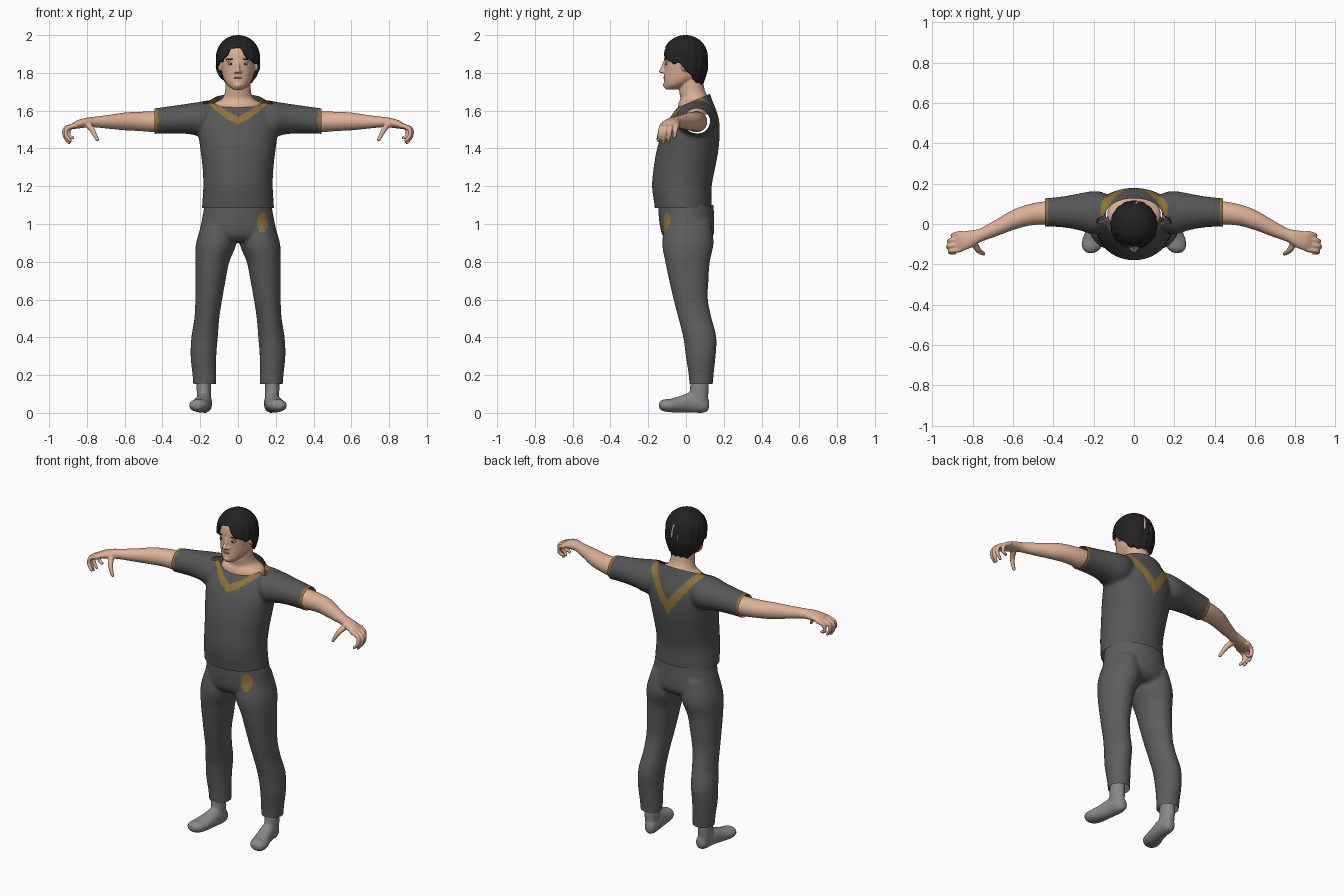
import bpy, bmesh, math
from mathutils import Vector, Matrix

if "Cube" in bpy.data.objects:
    bpy.data.objects.remove(bpy.data.objects["Cube"])


def material(name, rgb):
    m = bpy.data.materials.new(name)
    m.diffuse_color = (*rgb, 1)
    m.use_nodes = True
    m.node_tree.nodes["Principled BSDF"].inputs["Base Color"].default_value = m.diffuse_color
    return m


SKIN = material("skin", (0.72, 0.44, 0.31))
HAIR = material("black hair", (0.016, 0.016, 0.017))
SHIRT = material("dark grey cloth", (0.095, 0.095, 0.096))
PANTS = material("trouser grey cloth", (0.11, 0.11, 0.11))
GOLD = material("gold trim", (0.27, 0.17, 0.045))
SOCK = material("light grey sock", (0.25, 0.25, 0.25))
WHITE = material("eye white", (0.6, 0.55, 0.5))
LIPS = material("lips", (0.52, 0.24, 0.19))


def catmull(rows, steps):
    """Smoothly interpolate a list of tuples."""
    out = []
    for i in range(len(rows) - 1):
        p0, p1, p2, p3 = (Vector(rows[min(max(i + k, 0), len(rows) - 1)]) for k in (-1, 0, 1, 2))
        for j in range(steps):
            t = j / steps
            out.append(0.5 * (2 * p1 + (p2 - p0) * t + (2 * p0 - 5 * p1 + 4 * p2 - p3) * t * t
                              + (3 * p1 - p0 - 3 * p2 + p3) * t ** 3))
    return out + [Vector(rows[-1])]


def loft(bm, rows, axis="z", side=1, n=40):
    """Closed body of elliptic sections (position, centre a, centre b, radius a, radius b)."""
    rings = []
    for t, a, b, ra, rb in catmull(rows, 4):
        ring = []
        for k in range(n):
            w = math.tau * k / n
            u, v = a + ra * math.cos(w), b + rb * math.sin(w)
            p = {"z": (u, v, t), "x": (t, u, v), "y": (u, t, v)}[axis]
            ring.append(bm.verts.new((p[0] * side, p[1], p[2])))
        rings.append(ring)
    for r, s in zip(rings, rings[1:]):
        for k in range(n):
            bm.faces.new((r[k], r[(k + 1) % n], s[(k + 1) % n], s[k]))
    bm.faces.new(rings[0])
    bm.faces.new(rings[-1])


def ball(bm, centre, scale):
    bmesh.ops.create_icosphere(bm, subdivisions=3, radius=1,
                               matrix=Matrix.Translation(centre) @ Matrix.Diagonal((*scale, 1)))


def beads(bm, rows, side=1):
    """Rounded tapering rod through (x, y, z, radius)."""
    for x, y, z, r in catmull(rows, 6):
        ball(bm, (x * side, y, z), (r, r, r))


def finish(name, bm, mats, voxel=0, smooth=0, cuts=(), rule=None):
    """Merge the bodies in bm into one skin, trim by planes and colour the faces."""
    bmesh.ops.recalc_face_normals(bm, faces=bm.faces)
    me = bpy.data.meshes.new(name)
    bm.to_mesh(me)
    bm.free()
    ob = bpy.data.objects.new(name, me)
    bpy.context.collection.objects.link(ob)
    if voxel:
        mod = ob.modifiers.new("merge", "REMESH")
        mod.mode, mod.voxel_size = "VOXEL", voxel
        mod = ob.modifiers.new("soften", "SMOOTH")
        mod.factor, mod.iterations = 0.5, smooth
        dg = bpy.context.evaluated_depsgraph_get()
        me = bpy.data.meshes.new_from_object(ob.evaluated_get(dg))
        ob.modifiers.clear()
        ob.data = me
        me.name = name
    if cuts:
        b = bmesh.new()
        b.from_mesh(me)
        for co, no in cuts:
            bmesh.ops.bisect_plane(b, geom=b.verts[:] + b.edges[:] + b.faces[:],
                                   plane_co=co, plane_no=no, clear_outer=True)
        b.to_mesh(me)
        b.free()
    me.materials.clear()
    for m in mats:
        me.materials.append(m)
    for p in me.polygons:
        p.material_index = int(rule(p.center)) if rule else 0
    me.shade_smooth()
    me.set_sharp_from_angle(angle=math.radians(50))
    return ob


# shirt: torso and two sleeves, trimmed at hem, cuffs and slanted neckline
bm = bmesh.new()
loft(bm, [(1.05, 0, -.015, .19, .148), (1.1, 0, -.016, .19, .151), (1.2, 0, -.022, .184, .158),
          (1.3, 0, -.008, .188, .163), (1.4, 0, .01, .2, .163), (1.5, 0, .03, .212, .149),
          (1.56, 0, .043, .203, .13), (1.61, 0, .053, .182, .104), (1.65, 0, .06, .146, .081),
          (1.71, 0, .06, .105, .06)])
for s in (1, -1):
    loft(bm, [(.08, .06, 1.57, .06, .075), (.15, .06, 1.56, .095, .095), (.2, .055, 1.555, .108, .092),
              (.26, .06, 1.557, .094, .081), (.35, .06, 1.552, .077, .073), (.46, .057, 1.543, .069, .067)],
         "x", s)


def shirt_trim(c):
    x = abs(c.x)
    if x > .423:
        return True
    if c.z < 1.4 or x > .2:
        return False
    if c.y < .01:
        return 1.53 + .35 * x + 2.2 * x * x < c.z < 1.567 + .4 * x + 2.4 * x * x
    if c.y > .1:
        return 1.42 + 1.42 * x < c.z < 1.505 + 1.3 * x
    return c.z > 1.58 and .125 < x < .168


finish("shirt", bm, [SHIRT, GOLD], .009, 7,
       [((0, 0, 1.085), (0, 0, -1)), ((.442, 0, 0), (1, 0, 0)), ((-.442, 0, 0), (-1, 0, 0)),
        ((0, .13, 1.69), (0, -.417, 1))], shirt_trim)

# trousers: hips and two legs with a gold patch on one hip
bm = bmesh.new()
loft(bm, [(1.13, 0, 0, .175, .146), (1.08, 0, 0, .181, .147), (1.0, 0, .005, .196, .145),
          (.94, 0, .01, .208, .135), (.905, 0, .01, .19, .1)])
for s in (1, -1):
    loft(bm, [(1.02, .1, .01, .085, .12), (.9, .115, .01, .107, .136), (.8, .136, .008, .09, .118),
              (.7, .146, .015, .08, .104), (.6, .155, .025, .071, .091), (.5, .165, .048, .066, .088),
              (.4, .177, .073, .07, .088), (.3, .183, .078, .068, .079), (.2, .178, .08, .063, .066),
              (.12, .175, .08, .06, .06)], "z", s)
finish("trousers", bm, [PANTS, GOLD], .009, 7, [((0, 0, .152), (0, 0, -1)), ((0, 0, 1.1), (0, 0, 1))],
       lambda c: c.y < 0 and ((c.x - .13) / .028) ** 2 + ((c.z - 1.007) / .052) ** 2 < 1)

for s, label in ((1, "left"), (-1, "right")):
    # sock: ankle and foot turned slightly outwards
    bm = bmesh.new()
    loft(bm, [(.2, .18, .074, .038, .048), (.12, .181, .07, .038, .05), (.05, .178, .065, .036, .05)], "z", s)
    loft(bm, [(.122, .172, .045, .015, .02), (.112, .173, .044, .028, .036), (.085, .175, .044, .037, .044),
              (.03, .18, .055, .042, .054), (-.03, .192, .046, .047, .044), (-.08, .204, .039, .053, .036),
              (-.12, .211, .04, .046, .031), (-.143, .214, .04, .022, .016)], "y", s)
    finish(label + "_sock", bm, [SOCK], .007, 5)

    # bare arm with palm, four curled fingers and thumb
    bm = bmesh.new()
    loft(bm, [(.36, .056, 1.543, .055, .055), (.44, .055, 1.541, .057, .055), (.52, .045, 1.543, .053, .051),
              (.6, .02, 1.543, .05, .047), (.68, -.018, 1.541, .042, .037), (.76, -.055, 1.54, .034, .028),
              (.8, -.072, 1.537, .042, .026), (.85, -.085, 1.527, .048, .022), (.882, -.088, 1.515, .042, .014)],
         "x", s)
    for y, reach, low in ((-.046, .893, 1.45), (-.074, .91, 1.428), (-.101, .914, 1.424), (-.126, .906, 1.435)):
        beads(bm, [(.86, y, 1.522, .014), (reach, y - .008, 1.505, .012), (reach + .004, y - .014, 1.468, .011),
                   (reach - .018, y - .018, low + .006, .009)], s)
    beads(bm, [(.795, -.09, 1.528, .018), (.775, -.125, 1.503, .015), (.76, -.14, 1.475, .012),
               (.745, -.147, 1.447, .01)], s)
    finish(label + "_arm", bm, [SKIN], .005, 3)

# head: skull, jaw, neck, nose and ears
bm = bmesh.new()
loft(bm, [(1.712, 0, -.08, .026, .028), (1.735, 0, -.053, .056, .063), (1.77, 0, -.02, .077, .097),
          (1.81, 0, -.005, .087, .111), (1.86, 0, 0, .093, .116), (1.91, 0, 0, .091, .112),
          (1.95, 0, 0, .076, .093), (1.975, 0, 0, .04, .05)])
loft(bm, [(1.58, 0, .05, .13, .09), (1.62, 0, .05, .132, .093), (1.642, 0, .05, .122, .088),
          (1.665, 0, .046, .083, .076), (1.7, 0, .033, .069, .069), (1.74, 0, .027, .066, .066),
          (1.8, 0, .02, .062, .062)])
beads(bm, [(0, -.112, 1.86, .008), (0, -.122, 1.832, .009), (0, -.131, 1.81, .013)])
ball(bm, (0, -.108, 1.735), (.022, .014, .016))
for s in (1, -1):
    ball(bm, (s * .014, -.12, 1.805), (.009, .01, .008))
    ball(bm, (s * .097, -.008, 1.838), (.011, .018, .03))
    ball(bm, (s * .04, -.098, 1.868), (.026, .012, .008))
finish("head", bm, [SKIN], .005, 4)

# face details
bm = bmesh.new()
ball(bm, (0, -.114, 1.774), (.024, .007, .005))
finish("lips", bm, [LIPS])
for s, label in ((1, "left"), (-1, "right")):
    bm = bmesh.new()
    ball(bm, (s * .039, -.103, 1.847), (.015, .006, .006))
    finish(label + "_eye", bm, [WHITE])
    bm = bmesh.new()
    ball(bm, (s * .038, -.107, 1.847), (.006, .004, .006))
    ball(bm, (s * .042, -.106, 1.873), (.023, .007, .004))
    finish(label + "_iris_and_brow", bm, [HAIR])

# hair: fluted cap whose hem follows a parted fringe, the ears and the nape
HEM = [(0, 1.945), (.25, 1.925), (.5, 1.893), (.85, 1.858), (1.25, 1.85), (1.55, 1.825),
       (1.8, 1.785), (2.3, 1.745), (math.pi, 1.735)]


def hem(a):
    a = abs(a + (.12 if abs(a) < .8 else 0))  # parting sits slightly to one side
    for (a0, z0), (a1, z1) in zip(HEM, HEM[1:]):
        if a <= a1:
            return z0 + (z1 - z0) * (a - a0) / (a1 - a0)
    return HEM[-1][1]


bm = bmesh.new()
COLS, ROWS = 120, 24
grid = []
for j in range(ROWS + 1):
    t = j / ROWS
    row = []
    for i in range(COLS):
        a = math.tau * i / COLS - math.pi
        low = hem(a) + .007 * math.sin(11 * a)
        z = 2 - (2 - low) * (1 - math.cos(t * math.pi / 2)) ** .95
        if z > 1.87:
            f = math.sqrt(max(0, 1 - ((z - 1.87) / .13) ** 2.3))
        else:
            f = 1 - 1.0 * max(0, 1.83 - z) ** 1.25 / .2
        flute = 1 + .045 * t * (abs(math.sin(8 * a + 2.2 * t)) - .6)
        row.append(bm.verts.new((.116 * f * flute * math.sin(a),
                                 -.003 + .04 * max(0, 1.83 - z) - .119 * f * flute * math.cos(a), z)))
    grid.append(row)
for r, q in zip(grid, grid[1:]):
    for i in range(COLS):
        k = (i + 1) % COLS
        bm.faces.new((r[i], q[i], q[k], r[k]))
bmesh.ops.remove_doubles(bm, verts=bm.verts, dist=.0002)
hair = finish("hair", bm, [HAIR])
shell = hair.modifiers.new("thickness", "SOLIDIFY")
shell.thickness, shell.offset = .014, -1
